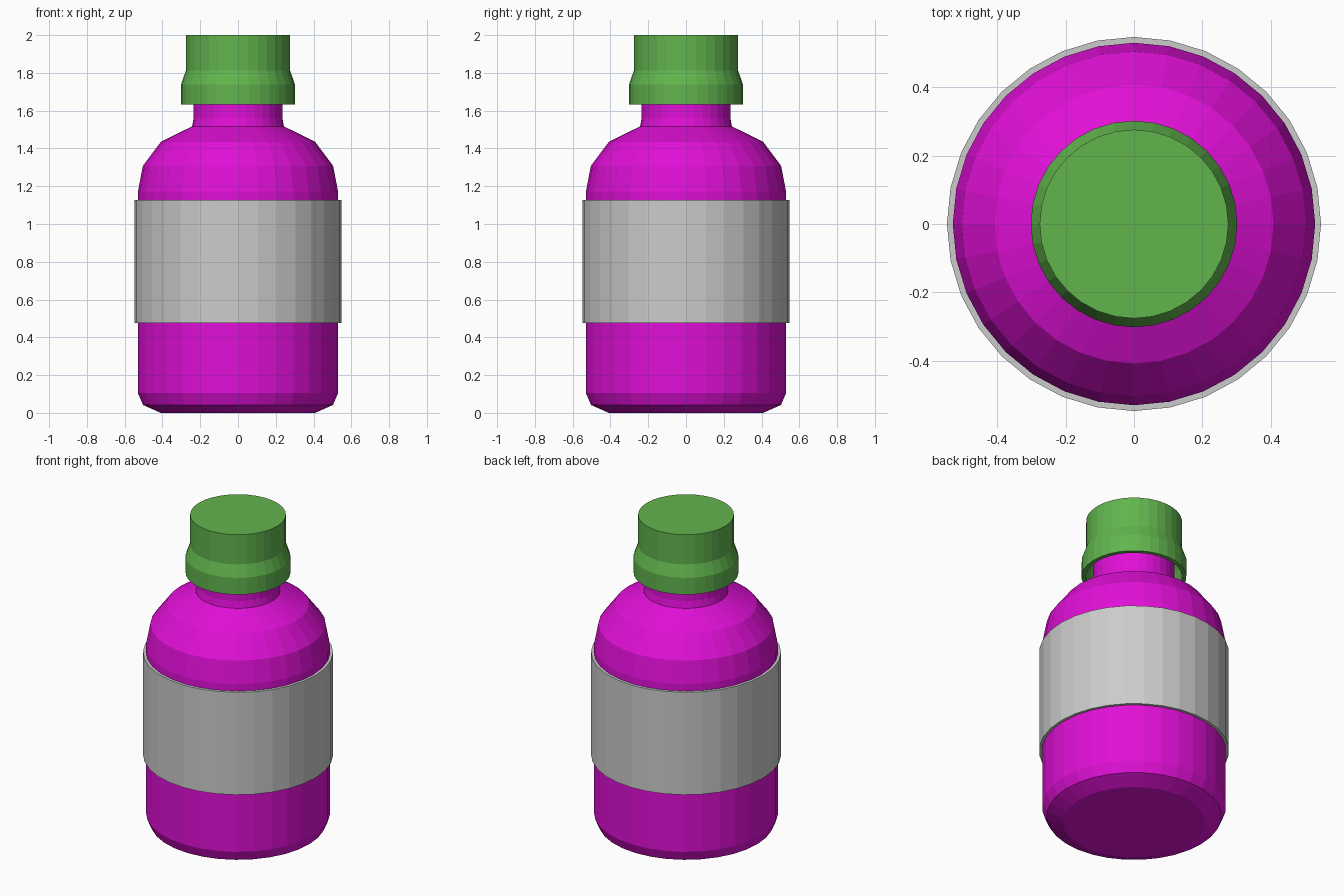
import bpy, bmesh
from math import cos, sin, tau

if "Cube" in bpy.data.objects:
    bpy.data.objects.remove(bpy.data.objects["Cube"])

SIDES = 32


def material(name, rgb):
    m = bpy.data.materials.new(name)
    m.diffuse_color = (*rgb, 1.0)
    m.use_nodes = True
    m.node_tree.nodes["Principled BSDF"].inputs["Base Color"].default_value = m.diffuse_color
    return m


def lathe(name, profile, mat=None, closed=False):
    """Revolve (radius, z) points around z; open profiles get end caps."""
    bm = bmesh.new()
    rings = [[bm.verts.new((r * cos(tau * i / SIDES), r * sin(tau * i / SIDES), z))
              for i in range(SIDES)] for r, z in profile]
    pairs = list(zip(rings, rings[1:]))
    if closed:
        pairs.append((rings[-1], rings[0]))
    else:
        bm.faces.new(rings[0])
        bm.faces.new(rings[-1])
    for a, b in pairs:
        for i in range(SIDES):
            j = (i + 1) % SIDES
            bm.faces.new((a[i], a[j], b[j], b[i]))
    bmesh.ops.recalc_face_normals(bm, faces=bm.faces)
    mesh = bpy.data.meshes.new(name)
    bm.to_mesh(mesh)
    bm.free()
    ob = bpy.data.objects.new(name, mesh)
    bpy.context.collection.objects.link(ob)
    if mat:
        mesh.materials.append(mat)
    return ob


magenta = material("magenta", (0.75, 0.005, 0.68))
green = material("green", (0.12, 0.46, 0.075))

# Bottle with chamfered base, sloping shoulder and neck
lathe("bottle_body", [(0.408, 0), (0.503, 0.042), (0.53, 0.105), (0.53, 1.17),
                      (0.504, 1.307), (0.408, 1.435), (0.243, 1.517),
                      (0.235, 1.56), (0.235, 1.85)], magenta)

# Label sleeve wrapped round the body
lathe("label_band", [(0.528, 0.475), (0.547, 0.475),
                     (0.547, 1.126), (0.528, 1.126)], closed=True)

# Hollow cap: outer wall and flat top, then the inside from rim to ceiling
lathe("cap", [(0.25, 1.96), (0.25, 1.815), (0.277, 1.735), (0.277, 1.632),
              (0.302, 1.632), (0.302, 1.738), (0.276, 1.812), (0.276, 2.0)], green)
